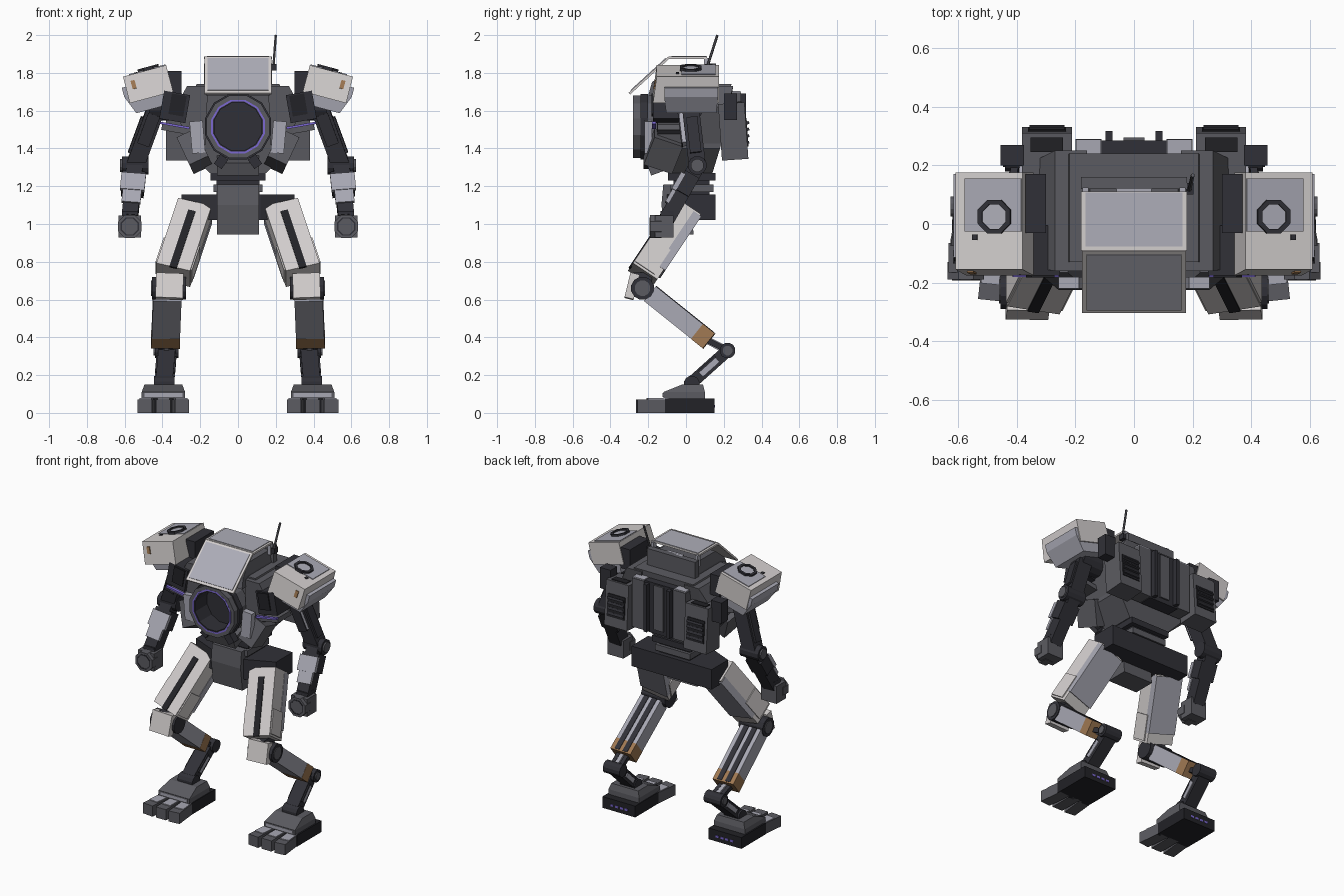
import bpy, bmesh, math
from mathutils import Vector, Matrix, Euler

if "Cube" in bpy.data.objects:
    bpy.data.objects.remove(bpy.data.objects["Cube"])


def material(name, red, green, blue):
    mat = bpy.data.materials.new(name)
    mat.use_nodes = True
    color = (red, green, blue, 1)
    mat.diffuse_color = color
    mat.node_tree.nodes["Principled BSDF"].inputs["Base Color"].default_value = color
    return mat


white = material("soft white armour", .65, .62, .615)
pale = material("pale steel", .39, .39, .45)
glass = material("grey glass", .42, .42, .48)
grey = material("gunmetal grey", .105, .105, .12)
dark = material("dark metal", .03, .03, .038)
black = material("black rubber", .016, .016, .02)
purple = material("purple glow", .2, .14, .65)
brown = material("brown band", .35, .19, .085)


def finish(name, bm, mat, mirror):
    bmesh.ops.recalc_face_normals(bm, faces=bm.faces)
    mesh = bpy.data.meshes.new(name)
    bm.to_mesh(mesh)
    bm.free()
    mesh.materials.append(mat)
    obj = bpy.data.objects.new(name, mesh)
    bpy.context.scene.collection.objects.link(obj)
    if mirror:
        mod = obj.modifiers.new("Mirror", 'MIRROR')
        mod.use_mirror_merge = False
    return obj


def frame(a, b):
    """Matrix at a with z towards b; for a downward axis local y is forward."""
    z = (Vector(b) - Vector(a)).normalized()
    ref = Vector((1, 0, 0)) if abs(z.x) < .9 else Vector((0, 1, 0))
    x = (ref - z * ref.dot(z)).normalized()
    rot = Matrix((x, z.cross(x), z)).transposed().to_4x4()
    return Matrix.Translation(a) @ rot


def cube(name, matrix, size, mat, mirror):
    bm = bmesh.new()
    scale = Matrix.Diagonal((*size, 1))
    bmesh.ops.create_cube(bm, size=1, matrix=matrix @ scale)
    return finish(name, bm, mat, mirror)


def box(name, centre, size, mat, pitch=0, roll=0, yaw=0, mirror=True):
    angles = Euler([math.radians(v) for v in (pitch, roll, yaw)])
    matrix = Matrix.Translation(centre) @ angles.to_matrix().to_4x4()
    return cube(name, matrix, size, mat, mirror)


def beam(name, a, b, width, depth, mat, side=0, front=0, start=0, end=1, mirror=True):
    """Bar along a-b, optionally covering only part of it and shifted sideways."""
    length = (Vector(b) - Vector(a)).length
    middle = Matrix.Translation((side, front, length * (start + end) / 2))
    size = (width, depth, length * (end - start))
    return cube(name, frame(a, b) @ middle, size, mat, mirror)


def tube(name, a, b, radius, mat, hole=0, sides=12, mirror=True):
    matrix = frame(a, b)
    length = (Vector(b) - Vector(a)).length
    outline = [(radius, 0), (radius, length)]
    if hole:
        outline += [(hole, length), (hole, 0)]
    bm = bmesh.new()
    rows = []
    for i in range(sides):
        t = math.tau * (i + .5) / sides
        rows.append([bm.verts.new(matrix @ Vector((r * math.cos(t), r * math.sin(t), h)))
                     for r, h in outline])
    steps = len(outline) if hole else 1
    for i, row in enumerate(rows):
        nxt = rows[(i + 1) % sides]
        for j in range(steps):
            k = (j + 1) % len(outline)
            bm.faces.new((row[j], nxt[j], nxt[k], row[k]))
    if not hole:
        for end in (0, 1):
            bm.faces.new([row[end] for row in rows])
    return finish(name, bm, mat, mirror)


def loft(name, layers, mat, mirror=False):
    """Convex solid through flat rectangles (x0, x1, y0, y1, z)."""
    bm = bmesh.new()
    for x0, x1, y0, y1, z in layers:
        for x in (x0, x1):
            for y in (y0, y1):
                bm.verts.new((x, y, z))
    bmesh.ops.convex_hull(bm, input=bm.verts)
    return finish(name, bm, mat, mirror)


# Torso, chest flanks and lower cheeks
loft("torso", [(-.22, .22, -.13, .24, 1.74), (-.28, .28, -.12, .22, 1.55),
               (-.27, .27, -.1, .18, 1.4), (-.15, .15, -.09, .14, 1.27)], grey)
loft("chest_flank", [(.16, .27, -.16, .25, 1.73), (.18, .33, -.15, .22, 1.62),
                     (.17, .27, -.15, .2, 1.42)], grey, True)
box("cheek_block", (.23, -.12, 1.385), (.11, .16, .17), grey, pitch=-20, roll=25)
box("cheek_plate", (.215, -.2, 1.46), (.07, .04, .17), pale, roll=5)
box("chest_box", (.335, -.09, 1.62), (.14, .17, .15), dark, roll=-10)
box("chest_box_plate", (.32, -.178, 1.63), (.08, .009, .11), black, roll=-10)
box("chest_light", (.335, -.17, 1.522), (.16, .02, .012), purple, roll=-10)
box("chest_ledge", (.33, -.08, 1.5), (.15, .14, .03), grey, roll=-10)
box("shoulder_mount", (.335, .07, 1.74), (.07, .2, .14), dark)

# Round hollow intake
front, back = (0, -.28, 1.515), (0, -.1, 1.515)
tube("intake_shell", front, back, .172, grey, hole=.137, mirror=False)
tube("intake_band", (0, -.24, 1.515), (0, -.2, 1.515), .18, dark, hole=.16, mirror=False)
tube("intake_glow", (0, -.281, 1.515), (0, -.27, 1.515), .147, purple, hole=.137, mirror=False)
tube("intake_lining", (0, -.278, 1.515), back, .139, dark, hole=.13, mirror=False)
tube("intake_bottom", (0, -.15, 1.515), back, .138, dark, mirror=False)
box("intake_chin", (0, -.14, 1.31), (.22, .12, .07), grey, pitch=20, mirror=False)
box("chin_clamp", (.09, -.2, 1.33), (.05, .05, .06), dark, roll=-35)

# Cockpit with floating glazed canopy
loft("cockpit", [(-.17, .17, -.2, .14, 1.68), (-.165, .165, -.18, .13, 1.75),
                 (-.15, .15, -.1, .12, 1.82)], grey)
brow, sill = (0, -.09, 1.882), (0, -.3, 1.69)
beam("windshield_frame", brow, sill, .355, .012, white, mirror=False)
beam("windshield_glass", brow, sill, .325, .008, glass, front=.006, start=.05, end=.94, mirror=False)
box("roof_frame", (0, .01, 1.88), (.36, .2, .012), white, mirror=False)
box("roof_glass", (0, .015, 1.886), (.33, .185, .008), glass, mirror=False)
box("cockpit_back", (0, .14, 1.765), (.36, .04, .17), grey, mirror=False)
box("roof_support", (.165, .11, 1.84), (.02, .03, .08), pale)
box("roof_latch", (0, .12, 1.84), (.12, .03, .02), pale, mirror=False)
box("antenna_base", (.19, .12, 1.83), (.025, .04, .035), dark, mirror=False)
tube("antenna", (.188, .115, 1.84), (.2, .166, 2), .007, grey, sides=6, mirror=False)

# Backpack with vented pods
box("pack_spine", (0, .24, 1.53), (.22, .09, .34), dark, mirror=False)
box("pack_spine_plate", (0, .285, 1.54), (.07, .02, .3), grey, mirror=False)
box("pack_rail", (.155, .24, 1.53), (.09, .1, .33), grey)
box("pack_rail_cap", (.155, .24, 1.7), (.085, .095, .008), pale)
box("pack_fin", (.085, .3, 1.53), (.025, .035, .32), dark)
box("pack_pod", (.297, .25, 1.49), (.17, .14, .3), grey, pitch=4)
box("pod_cap", (.297, .27, 1.642), (.11, .05, .01), black, pitch=4)
box("pod_vent", (.297, .32, 1.485), (.13, .012, .15), black, pitch=4)
for i in range(4):
    box("vent_slat", (.297, .325, 1.43 + .035 * i), (.12, .02, .015), dark, pitch=25)
box("pod_side", (.415, .235, 1.62), (.08, .07, .14), dark)

# Shoulder armour
tilt = Matrix.Translation((.475, .005, 1.738)) @ Matrix.Rotation(math.radians(15), 4, 'Y')


def pad_part(obj):
    obj.data.transform(tilt)


pad_part(loft("shoulder_pad", [(-.118, .118, -.16, .17, .075),
                               (-.118, .12, -.18, .17, -.07)], white, True))
pad_part(loft("shoulder_skirt", [(-.09, .14, -.12, .165, .02), (-.09, .14, -.12, .165, -.03),
                                 (-.07, .1, -.11, .155, -.13)], pale, True))
pad_part(box("pad_top_plate", (-.015, .06, .076), (.2, .18, .008), pale))
pad_part(tube("pad_hatch_ring", (-.022, .02, .07), (-.022, .02, .092), .062, dark, hole=.045, sides=8))
pad_part(tube("pad_hatch", (-.022, .02, .07), (-.022, .02, .084), .046, glass, sides=8))
pad_part(box("pad_bolt", (.05, -.05, .076), (.018, .018, .008), dark))
pad_part(box("pad_marker", (.075, -.168, .02), (.022, .012, .045), brown, pitch=-8))

# Arms
shoulder, elbow, wrist = (.42, .02, 1.65), (.545, .06, 1.31), (.573, -.1, 1.03)
tube("shoulder_joint", (.3, .02, 1.62), (.47, .02, 1.62), .075, dark)
beam("upper_arm", shoulder, elbow, .095, .09, dark)
beam("upper_arm_plate", shoulder, elbow, .064, .03, pale, front=.05, start=.2, end=.65)
beam("upper_arm_cover", shoulder, elbow, .066, .008, dark, front=.067, start=.19, end=.66)
beam("upper_arm_guard", shoulder, elbow, .03, .06, dark, side=.045, start=.3, end=.85)
tube("elbow_joint", (.475, .06, 1.31), (.615, .06, 1.31), .05, dark)
tube("elbow_cap", (.61, .06, 1.31), (.625, .06, 1.31), .035, grey)
beam("forearm", elbow, wrist, .085, .085, dark)
beam("forearm_casing", elbow, wrist, .12, .085, dark, start=.18, end=.53)
beam("forearm_armour", elbow, wrist, .13, .025, pale, front=.045, start=.24, end=.55)
beam("forearm_sleeve", elbow, wrist, .1, .02, pale, front=.043, start=.55, end=.78)
box("hand_back", (.573, -.115, .987), (.118, .1, .118), grey)
tube("hand", (.573, -.19, .987), (.573, -.13, .987), .067, grey, sides=8)
tube("hand_ring", (.573, -.193, .987), (.573, -.18, .987), .052, dark, hole=.045, sides=8)
box("wrist_block", (.573, -.1, 1.045), (.08, .07, .05), dark)

# Waist and pelvis
box("waist_collar", (0, .03, 1.25), (.29, .25, .04), dark, mirror=False)
box("waist_core", (0, .03, 1.2), (.23, .19, .14), dark, mirror=False)
box("waist_step", (0, .03, 1.19), (.26, .23, .04), grey, mirror=False)
loft("pelvis", [(-w, w, y0, y1, z) for z in (1.02, 1.155)
                for w, y0, y1 in ((.3, -.02, .155), (.12, -.1, .155))], dark)
loft("pelvis_front", [(-.11, .11, -.12, .02, 1.21), (-.11, .11, -.13, .02, 1.1),
                      (-.11, .11, -.11, .04, .945)], grey)

# Thighs and knees
hip, thigh_end, knee = (.228, 0, 1.075), (.343, -.23, .73), (.362, -.23, .66)
tube("hip_joint", (.12, .04, 1.08), (.27, .04, 1.08), .06, dark)
beam("thigh", hip, thigh_end, .185, .155, white)
beam("thigh_back", hip, thigh_end, .19, .05, pale, front=-.062, start=.02, end=.85)
beam("thigh_lower_plate", hip, thigh_end, .2, .12, white, front=.01, start=.6, end=.97)
beam("thigh_stripe", hip, thigh_end, .04, .012, black, front=.077, start=.14, end=1.01)
beam("knee_link", thigh_end, knee, .1, .1, dark)
tube("knee_joint", (.275, -.23, .66), (.455, -.23, .66), .062, dark)
tube("knee_cap", (.45, -.23, .66), (.46, -.23, .66), .042, grey)
beam("knee_pad", (.36, -.27, .735), (.365, -.302, .605), .145, .05, white)

# Shins with brown end bands
shin_top, shin_end, hock, ankle = (.374, -.19, .63), (.384, .122, .38), (.375, .22, .33), (.39, .03, .16)
beam("shin", shin_top, shin_end, .15, .1, pale, end=.8)
beam("shin_band", shin_top, shin_end, .152, .102, brown, start=.8)
for offset in (-.03, .03):
    beam("shin_channel", shin_top, shin_end, .035, .012, dark, front=-.048, side=offset, end=.98)
    beam("shin_piston", shin_end, hock, .025, .03, dark, side=offset, start=-.1)
beam("hock_rod", shin_end, hock, .025, .04, pale, start=-.1)
tube("hock_joint", (.315, .22, .33), (.44, .22, .33), .042, dark)
tube("hock_cap", (.435, .22, .33), (.447, .22, .33), .026, grey)
beam("lower_leg", hock, ankle, .09, .065, dark)
beam("lower_leg_plate", hock, ankle, .104, .03, pale, start=.3, end=.75)
beam("lower_leg_cover", hock, ankle, .106, .012, dark, front=.019, start=.28, end=.77)
tube("ankle_joint", (.335, .03, .155), (.445, .03, .155), .042, dark)

# Feet with three toes
loft("sole", [(.275, .52, -.11, .15, 0), (.275, .52, -.11, .15, .076)], black, True)
loft("instep", [(.28, .51, -.12, .1, .075), (.28, .51, -.12, .1, .11),
                (.295, .495, -.02, .09, .15)], grey, True)
box("instep_plate", (.395, -.121, .095), (.2, .006, .02), pale)
for x, turn in ((.305, -6), (.395, 0), (.485, 6)):
    box("toe", (x, -.175, .036), (.076, .17, .072), grey, yaw=turn)
    box("toe_plate", (x, -.15, .073), (.064, .11, .009), pale, yaw=turn)
for i in range(4):
    box("heel_light", (.34 + .036 * i, .151, .035), (.022, .005, .014), purple)
